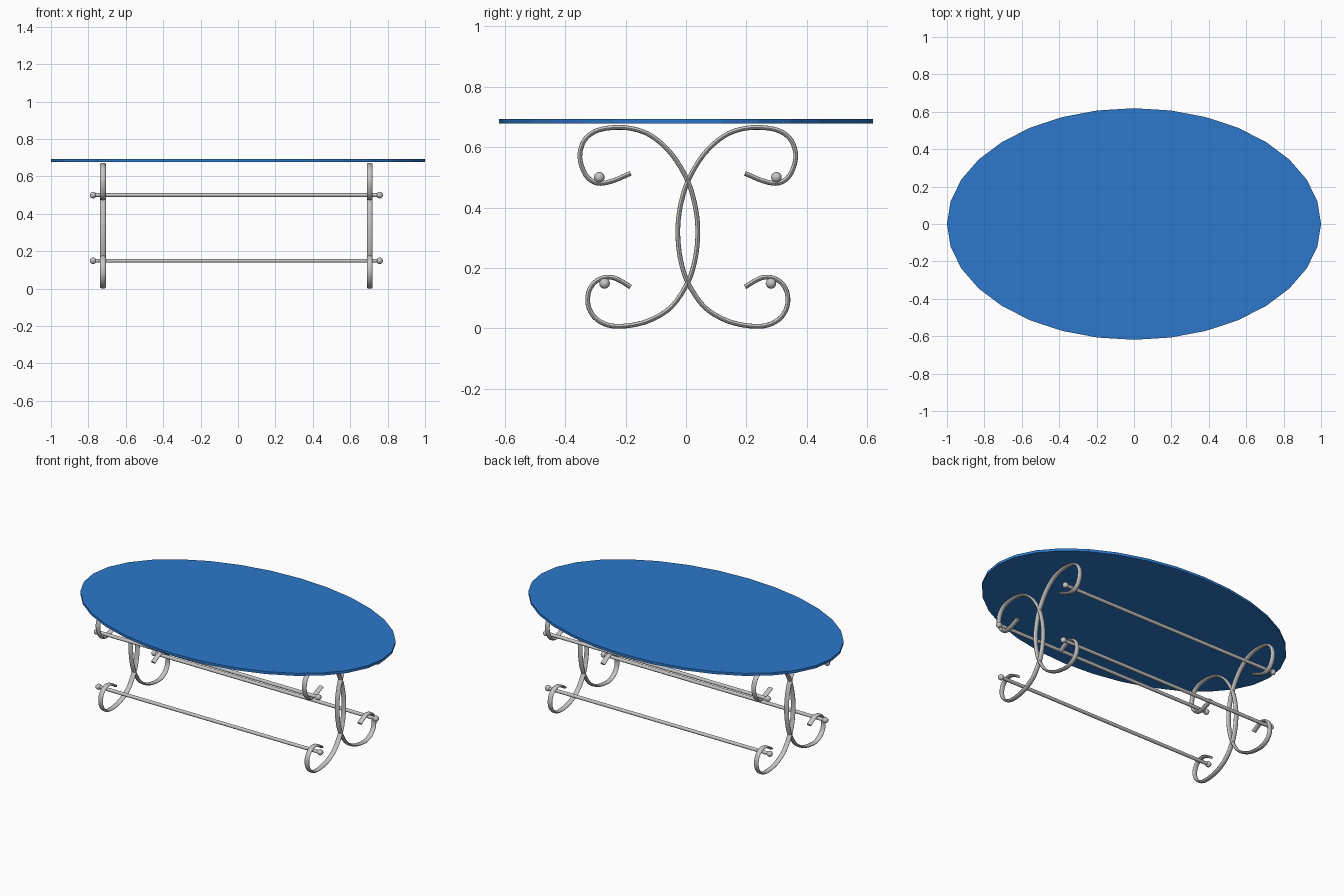
import bpy, bmesh, math
from mathutils import Vector, Matrix

if "Cube" in bpy.data.objects:
    bpy.data.objects.remove(bpy.data.objects["Cube"])

CX, CY = -0.009, 0.006      # frame sits slightly off the tabletop centre
LEG_X = 0.713


def material(name, col):
    m = bpy.data.materials.new(name)
    m.diffuse_color = (*col, 1)
    m.use_nodes = True
    m.node_tree.nodes["Principled BSDF"].inputs["Base Color"].default_value = m.diffuse_color
    return m


BLUE = material("blue_top", (0.025, 0.19, 0.60))
METAL = material("grey_metal", (0.56, 0.56, 0.56))


def finish(bm, name, mat, angle=40):
    bmesh.ops.recalc_face_normals(bm, faces=bm.faces)
    me = bpy.data.meshes.new(name)
    bm.to_mesh(me)
    bm.free()
    me.materials.append(mat)
    ob = bpy.data.objects.new(name, me)
    bpy.context.collection.objects.link(ob)
    if angle:
        bpy.ops.object.select_all(action='DESELECT')
        ob.select_set(True)
        bpy.context.view_layer.objects.active = ob
        bpy.ops.object.shade_smooth_by_angle(angle=math.radians(angle))
    return ob


# oval tabletop
bm = bmesh.new()
bmesh.ops.create_cone(bm, cap_ends=True, segments=32, radius1=1, radius2=1, depth=0.016)
bmesh.ops.scale(bm, verts=bm.verts, vec=(1, 0.619, 1))
bmesh.ops.translate(bm, verts=bm.verts, vec=(0, 0, 0.6855))
finish(bm, "tabletop", BLUE, 0)

# scroll path (y, z), from upper curl to lower curl
PATH = [(.189, .513), (.252, .487), (.301, .481), (.338, .508), (.357, .566),
        (.344, .619), (.308, .651), (.252, .664), (.185, .661), (.119, .636),
        (.053, .576), (0, .487), (-.0265, .394), (-.033, .311), (-.024, .228),
        (0, .152), (.053, .073), (.119, .030), (.185, .011), (.252, .0085),
        (.301, .030), (.327, .068), (.330, .1105), (.315, .145), (.285, .166),
        (.252, .169), (.225, .159), (.189, .137)]


def smooth_path(pts, n=4):
    p = [Vector(q) for q in pts]
    p = [2 * p[0] - p[1]] + p + [2 * p[-1] - p[-2]]
    out = []
    for i in range(1, len(p) - 2):
        a, b, c, d = p[i - 1:i + 3]
        for k in range(n):
            t = k / n
            out.append(0.5 * (2 * b + (c - a) * t + (2 * a - 5 * b + 4 * c - d) * t * t
                              + (3 * b - a - 3 * c + d) * t ** 3))
    out.append(p[-2])
    return out


def scroll(name, x, side, rx=0.0155, r=0.0078, seg=12):
    pts = smooth_path(PATH)
    bm = bmesh.new()
    rings = []
    for i, p in enumerate(pts):
        t = (pts[min(i + 1, len(pts) - 1)] - pts[max(i - 1, 0)]).normalized()
        ring = []
        for k in range(seg):
            a = 2 * math.pi * k / seg
            q = p + Vector((-t.y, t.x)) * (r * math.sin(a))
            ring.append(bm.verts.new((x + rx * math.cos(a), CY + side * q.x, q.y)))
        rings.append(ring)
    for a, b in zip(rings, rings[1:]):
        for k in range(seg):
            j = (k + 1) % seg
            bm.faces.new((a[k], a[j], b[j], b[k]))
    bm.faces.new(rings[0])
    bm.faces.new(rings[-1])
    finish(bm, name, METAL, 50)


# two mirrored scrolls at each end
for end, sx in (("left", -1), ("right", 1)):
    for face, sy in (("front", -1), ("back", 1)):
        scroll(f"{end}_{face}_scroll_leg", CX + sx * LEG_X, sy)

# long stretcher rods with ball ends
for level, y, z in (("upper", 0.293, 0.50), ("lower", 0.275, 0.149)):
    for face, sy in (("front", -1), ("back", 1)):
        bm = bmesh.new()
        centre = Matrix.Translation((CX, CY + sy * y, z))
        bmesh.ops.create_cone(bm, cap_ends=True, segments=16, radius1=0.0105, radius2=0.0105,
                              depth=1.53, matrix=centre @ Matrix.Rotation(math.pi / 2, 4, 'Y'))
        finish(bm, f"{level}_{face}_rod", METAL)
        bm = bmesh.new()
        for sx in (-1, 1):
            bmesh.ops.create_uvsphere(bm, u_segments=16, v_segments=10, radius=0.0175,
                                      matrix=Matrix.Translation((sx * 0.766, 0, 0)) @ centre)
        finish(bm, f"{level}_{face}_ball_ends", METAL)
